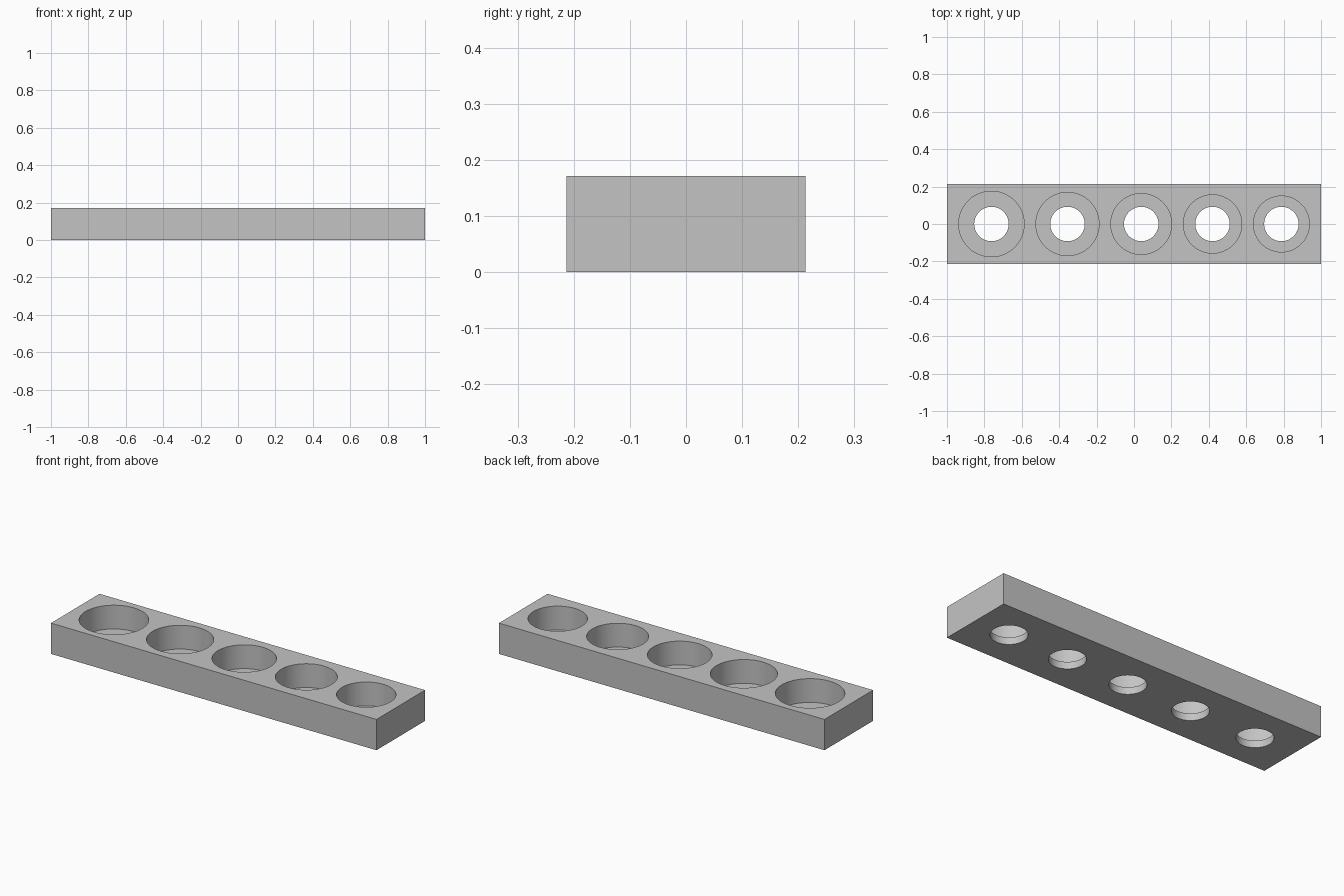
import bpy

cube = bpy.data.objects.get("Cube")
if cube:
    bpy.data.objects.remove(cube, do_unlink=True)

LENGTH, DEPTH, HEIGHT = 2.0, 0.426, 0.171
FLOOR = 0.039          # thickness left under each pocket
WALL = 0.0627          # gap between neighbouring pockets
HOLE_RADIUS = 0.092
POCKET_RADII = [0.175, 0.169, 0.1625, 0.156, 0.1495]

# Single grey material
grey = bpy.data.materials.new("plain grey")
grey.use_nodes = True
colour = (0.55, 0.55, 0.55, 1.0)
grey.diffuse_color = colour
grey.node_tree.nodes["Principled BSDF"].inputs["Base Color"].default_value = colour

# Rectangular block
bpy.ops.mesh.primitive_cube_add(size=1, location=(0, 0, HEIGHT / 2))
tray = bpy.context.object
tray.name = "pocket_tray"
tray.scale = (LENGTH, DEPTH, HEIGHT)
bpy.ops.object.transform_apply(location=True, rotation=False, scale=True)
tray.data.materials.append(grey)


def bore(x, radius, bottom, top):
    """Cut a vertical round bore out of the tray."""
    bpy.ops.mesh.primitive_cylinder_add(
        vertices=96, radius=radius, depth=top - bottom,
        location=(x, 0, (top + bottom) / 2))
    cutter = bpy.context.object
    cutter.name = "bore_cutter"
    cutter.hide_render = True
    cutter.data.materials.append(grey)
    cut = tray.modifiers.new("bore", "BOOLEAN")
    cut.operation = "DIFFERENCE"
    cut.solver = "EXACT"
    cut.object = cutter
    bpy.ops.object.select_all(action="DESELECT")
    tray.select_set(True)
    bpy.context.view_layer.objects.active = tray
    bpy.ops.object.modifier_apply(modifier=cut.name)
    bpy.data.objects.remove(cutter, do_unlink=True)


# Row of shrinking pockets, each with a through hole in its floor
edge = -LENGTH / 2 + WALL
for r in POCKET_RADII:
    centre = edge + r
    bore(centre, r, FLOOR, HEIGHT + 0.1)
    bore(centre, HOLE_RADIUS, -0.1, FLOOR + 0.05)
    edge = centre + r + WALL

# Smooth bores, crisp rims
bpy.ops.object.shade_smooth_by_angle(angle=0.5)
